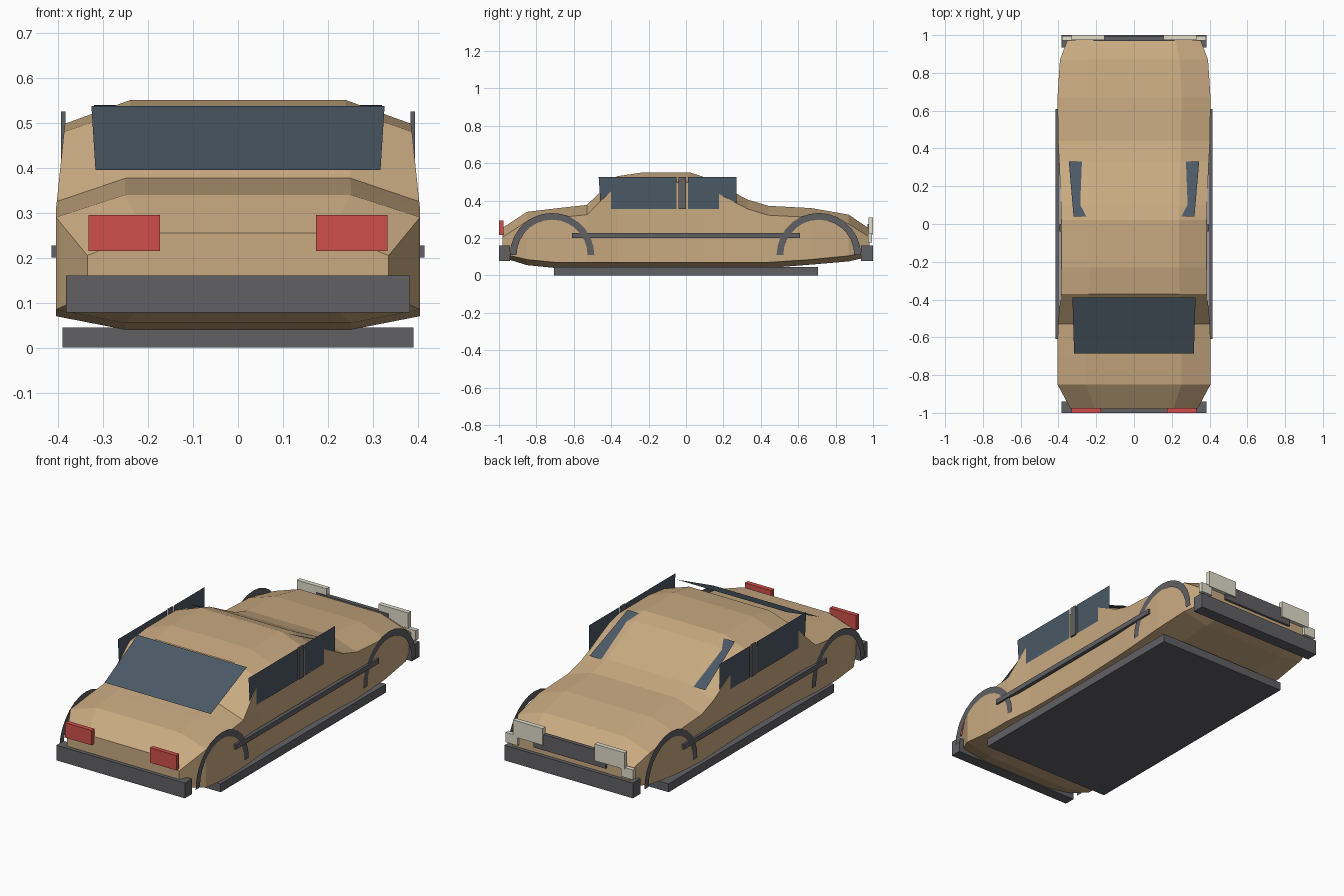
import bpy, bmesh, math


def mat(name, rgb):
    m = bpy.data.materials.new(name)
    m.diffuse_color = (*rgb, 1)
    return m


TAN = mat("tan_paint", (0.58, 0.40, 0.22))
GLASS = mat("dark_glass", (0.07, 0.10, 0.13))
TRIM = mat("dark_trim", (0.12, 0.12, 0.13))
RED = mat("red_lens", (0.62, 0.08, 0.07))
LENS = mat("pale_lens", (0.75, 0.72, 0.60))


def mesh(name, verts, faces, material, fix_normals=False):
    me = bpy.data.meshes.new(name)
    me.from_pydata(verts, [], faces)
    if fix_normals:
        bm = bmesh.new()
        bm.from_mesh(me)
        bmesh.ops.recalc_face_normals(bm, faces=bm.faces)
        bm.to_mesh(me)
        bm.free()
    me.materials.append(material)
    ob = bpy.data.objects.new(name, me)
    bpy.context.collection.objects.link(ob)
    return ob


def box(name, x, y, z, material):
    v = [(a, b, c) for a in x for b in y for c in z]
    f = [(0, 1, 3, 2), (4, 6, 7, 5), (0, 4, 5, 1), (2, 3, 7, 6), (0, 2, 6, 4), (1, 5, 7, 3)]
    return mesh(name, v, f, material, True)


def mirror(ob):
    ob.modifiers.new("mirror", 'MIRROR').use_axis[0] = True
    return ob


# Body shell lofted along y: (y, half width, bottom z, sill z, shoulder z, top z)
stations = [
    (-0.98, 0.335, 0.095, 0.115, 0.205, 0.255),
    (-0.85, 0.405, 0.055, 0.085, 0.290, 0.340),
    (-0.70, 0.405, 0.040, 0.070, 0.307, 0.358),
    (-0.53, 0.403, 0.040, 0.070, 0.325, 0.377),
    (-0.37, 0.387, 0.040, 0.070, 0.480, 0.530),
    (-0.23, 0.385, 0.040, 0.070, 0.498, 0.551),
    (0.02, 0.385, 0.040, 0.070, 0.498, 0.551),
    (0.10, 0.387, 0.040, 0.070, 0.475, 0.525),
    (0.33, 0.396, 0.040, 0.070, 0.355, 0.405),
    (0.44, 0.402, 0.040, 0.070, 0.322, 0.372),
    (0.67, 0.405, 0.058, 0.085, 0.310, 0.360),
    (0.87, 0.392, 0.075, 0.105, 0.275, 0.325),
    (0.98, 0.350, 0.100, 0.125, 0.205, 0.250),
]
verts, faces = [], []
for y, w, zb, zl, zs, zt in stations:
    t = 0.62 * w
    half = [(t, zb), (w, zl), (w, zs), (t, zt)]
    verts += [(x, y, z) for x, z in half] + [(-x, y, z) for x, z in reversed(half)]
n = 8
for i in range(len(stations) - 1):
    for j in range(n):
        k = (j + 1) % n
        faces.append((i * n + j, i * n + k, (i + 1) * n + k, (i + 1) * n + j))
faces += [tuple(range(n)), tuple(range(len(verts) - n, len(verts)))]
mesh("body", verts, faces, TAN, True)

# Floor pan and bumpers
box("floor_pan", (-0.39, 0.39), (-0.705, 0.705), (0, 0.045), TRIM)
box("red_light_end_bumper", (-0.383, 0.383), (-1, -0.94), (0.078, 0.16), TRIM)
box("pale_light_end_bumper", (-0.383, 0.383), (0.935, 1), (0.078, 0.16), TRIM)

# Lights and grille
mirror(box("red_light", (0.174, 0.332), (-1, -0.975), (0.215, 0.295), RED))
mirror(box("headlight", (0.155, 0.332), (0.975, 1), (0.22, 0.31), LENS))
mirror(box("indicator", (0.31, 0.38), (0.972, 0.995), (0.175, 0.228), LENS))
box("grille", (-0.215, 0.215), (0.97, 0.992), (0.19, 0.275), TRIM)

# Side trim strips and door pillars
mirror(box("side_strip", (0.395, 0.415), (-0.61, 0.61), (0.2, 0.227), TRIM))
mirror(box("door_pillar", (0.384, 0.394), (-0.04, 0.0), (0.355, 0.525), TRIM))

# Flat glass panes
mesh("sloped_window", [(-0.317, -0.685, 0.395), (0.317, -0.685, 0.395),
                       (0.326, -0.39, 0.537), (-0.326, -0.39, 0.537)], [(0, 1, 2, 3)], GLASS)
mesh("windshield", [(0.345, 0.33, 0.395), (-0.345, 0.33, 0.395),
                    (-0.32, 0.04, 0.54), (0.32, 0.04, 0.54)], [(0, 1, 2, 3)], GLASS)
for name, low, high in (("side_window_a", (-0.455, -0.05), (-0.467, -0.05)),
                        ("side_window_b", (0.01, 0.27), (0.01, 0.27))):
    mirror(mesh(name, [(0.39, low[0], 0.355), (0.39, low[1], 0.355),
                       (0.39, high[1], 0.525), (0.39, high[0], 0.525)], [(0, 1, 2, 3)], GLASS))

# Flat wheel arch rings
seg = 14
for name, cy in (("wheel_arch_a", -0.716), ("wheel_arch_b", 0.71)):
    v = [(0.407, cy + r * math.cos(math.pi * i / seg), 0.108 + r * math.sin(math.pi * i / seg))
         for i in range(seg + 1) for r in (0.19, 0.226)]
    f = [(2 * i, 2 * i + 1, 2 * i + 3, 2 * i + 2) for i in range(seg)]
    mirror(mesh(name, v, f, TRIM))
